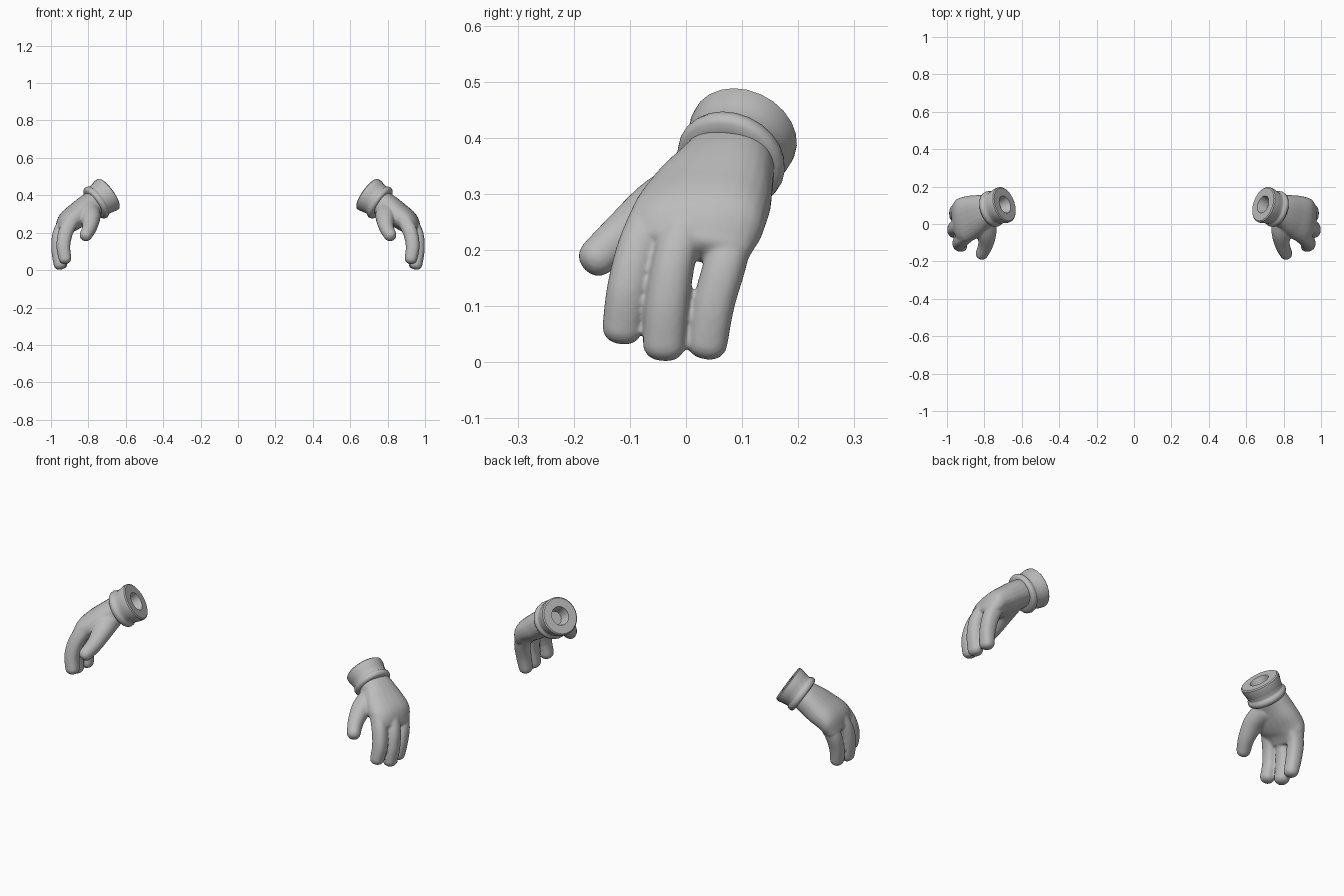
import bpy, bmesh, math
from mathutils import Vector

if "Cube" in bpy.data.objects:
    bpy.data.objects.remove(bpy.data.objects["Cube"])

grey = bpy.data.materials.new("glove grey")
grey.diffuse_color = (0.5, 0.5, 0.5, 1)
grey.use_nodes = True
grey.node_tree.nodes["Principled BSDF"].inputs["Base Color"].default_value = grey.diffuse_color
SEG = 24


def add_loop(bm, c, u, v, a, b, power=1.0):
    """Ring of verts, rounded-square when power < 1."""
    def f(t):
        return math.copysign(abs(t) ** power, t)
    return [bm.verts.new(c + u * (a * f(math.cos(2 * math.pi * i / SEG)))
                         + v * (b * f(math.sin(2 * math.pi * i / SEG)))) for i in range(SEG)]


def smooth_path(rows, steps=5):
    """Catmull-Rom interpolation of rows (x, y, z, half width, half thickness)."""
    out = []
    for i in range(len(rows) - 1):
        p = [rows[max(i - 1, 0)], rows[i], rows[i + 1], rows[min(i + 2, len(rows) - 1)]]
        for s in range(steps):
            t = s / steps
            out.append([0.5 * (2 * b + (c - a) * t + (2 * a - 5 * b + 4 * c - d) * t * t
                               + (3 * b - a - 3 * c + d) * t ** 3) for a, b, c, d in zip(*p)])
    return out + [list(rows[-1])]


def limb(bm, rows, side, power=0.9, cap=1.0):
    """Closed tube along rows with a rounded end."""
    path = smooth_path(rows)
    pts = [Vector(r[:3]) for r in path]
    loops = []
    for i, r in enumerate(path):
        d = (pts[min(i + 1, len(pts) - 1)] - pts[max(i - 1, 0)]).normalized()
        u = (Vector(side) - d * d.dot(Vector(side))).normalized()
        v = d.cross(u)
        loops.append(add_loop(bm, pts[i], u, v, r[3], r[4], power))
    for k in range(1, 6):
        ang = k * math.pi / 2 / 5.5
        s = math.cos(ang) ** 0.8
        loops.append(add_loop(bm, pts[-1] + d * (r[4] * cap * math.sin(ang)), u, v,
                              r[3] * s, r[4] * s, power))
    for a, b in zip(loops, loops[1:]):
        for i in range(SEG):
            j = (i + 1) % SEG
            bm.faces.new((a[i], a[j], b[j], b[i]))
    bm.faces.new(loops[0][::-1])
    bm.faces.new(loops[-1])


def finish(bm, name):
    bmesh.ops.recalc_face_normals(bm, faces=bm.faces)
    me = bpy.data.meshes.new(name)
    bm.to_mesh(me)
    bm.free()
    ob = bpy.data.objects.new(name, me)
    bpy.context.collection.objects.link(ob)
    me.materials.append(grey)
    return ob


def mirror(ob):
    m = ob.modifiers.new("mirror", 'MIRROR')
    m.use_mirror_merge = False


# Glove hands: palm, three fingers and thumb fused into one skin
bm = bmesh.new()
limb(bm, [(.755, .082, .365, .078, .066), (.80, .068, .338, .092, .068),
          (.853, .045, .297, .112, .067), (.907, .022, .255, .120, .060),
          (.937, .010, .210, .108, .042)], (0, 1, .1), .85, .5)
limb(bm, [(.885, -.055, .275, .036, .040), (.920, -.085, .205, .037, .039),
          (.934, -.104, .130, .037, .037), (.925, -.113, .063, .036, .034)], (0, 1, 0), .85, .9)
limb(bm, [(.910, .015, .275, .037, .040), (.950, -.018, .195, .038, .041),
          (.960, -.033, .110, .039, .038), (.952, -.039, .033, .038, .034)], (0, 1, 0), .85, .9)
limb(bm, [(.900, .090, .265, .037, .040), (.942, .072, .185, .038, .040),
          (.951, .050, .105, .037, .037), (.945, .038, .035, .036, .033)], (0, 1, 0), .85, .9)
limb(bm, [(.800, .030, .315, .062, .058), (.788, -.045, .283, .053, .048),
          (.793, -.110, .230, .040, .040), (.812, -.155, .190, .034, .035)], (1, 0, 0), .95, 1)
hands = finish(bm, "glove_hands")
rm = hands.modifiers.new("fuse", 'REMESH')
rm.mode = 'VOXEL'
rm.voxel_size = 0.005
rm.use_smooth_shade = True
sm = hands.modifiers.new("soften", 'SMOOTH')
sm.factor, sm.iterations = 0.5, 6
mirror(hands)

# Cuffs: flared band with rolled lip and a recessed opening
axis = Vector((.78, -.28, -.56)).normalized()
end = Vector((.69, .105, .41))
u = axis.cross(Vector((0, 0, 1))).normalized()
v = axis.cross(u)
profile = [(.055, .036), (.010, .044), (0, .048), (0, .092), (.005, .098), (.022, .098),
           (.045, .093), (.066, .089), (.071, .090), (.076, .096), (.086, .099),
           (.097, .097), (.104, .090), (.106, .070)]
bm = bmesh.new()
loops = [add_loop(bm, end + axis * t, u, v, r, r) for t, r in profile]
for a, b in zip(loops, loops[1:]):
    for i in range(SEG):
        j = (i + 1) % SEG
        bm.faces.new((a[i], a[j], b[j], b[i]))
bm.faces.new(loops[0])
bm.faces.new(loops[-1])
cuffs = finish(bm, "glove_cuffs")
mirror(cuffs)
bpy.context.view_layer.objects.active = cuffs
cuffs.select_set(True)
bpy.ops.object.shade_smooth_by_angle(angle=math.radians(40))
